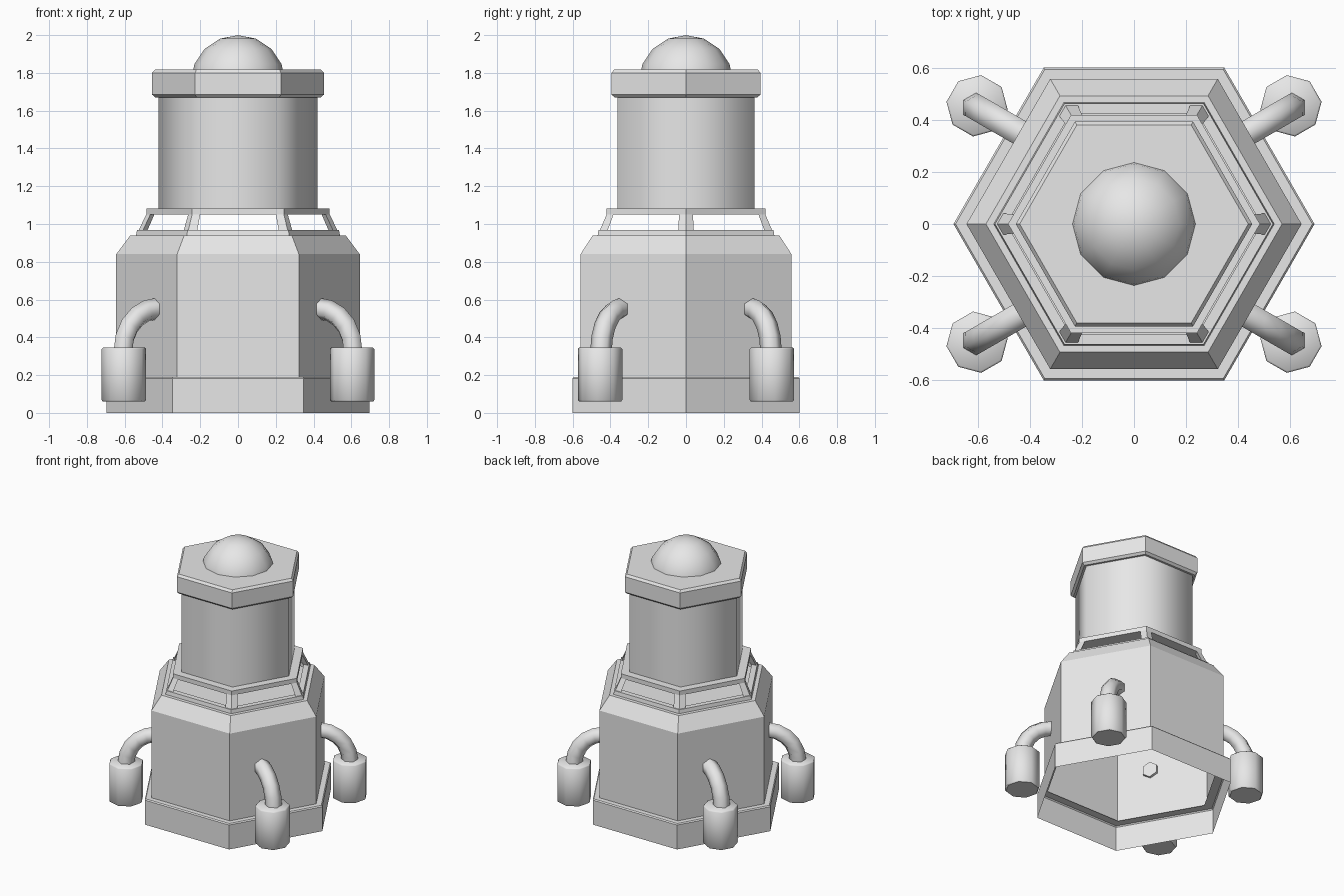
import bpy, bmesh, math
from mathutils import Vector

if "Cube" in bpy.data.objects:
    bpy.data.objects.remove(bpy.data.objects["Cube"])

grey = bpy.data.materials.new("light grey")
grey.diffuse_color = (0.8, 0.8, 0.8, 1)
grey.use_nodes = True
grey.node_tree.nodes["Principled BSDF"].inputs["Base Color"].default_value = grey.diffuse_color


def finish(name, bm, smooth=None, recalc=True):
    if recalc:
        bmesh.ops.recalc_face_normals(bm, faces=bm.faces)
    me = bpy.data.meshes.new(name)
    bm.to_mesh(me)
    bm.free()
    me.materials.append(grey)
    ob = bpy.data.objects.new(name, me)
    bpy.context.collection.objects.link(ob)
    if smooth is not None:
        bpy.ops.object.select_all(action='DESELECT')
        ob.select_set(True)
        bpy.context.view_layer.objects.active = ob
        bpy.ops.object.shade_smooth_by_angle(angle=math.radians(smooth))
    return ob


def loft(name, rings, bottom=True, top=True, loop=False, smooth=None):
    """Skin a list of equal point rings, with optional end caps."""
    bm = bmesh.new()
    vs = [[bm.verts.new(p) for p in r] for r in rings]
    n = len(vs[0])
    pairs = list(zip(vs, vs[1:])) + ([(vs[-1], vs[0])] if loop else [])
    for a, b in pairs:
        for i in range(n):
            j = (i + 1) % n
            bm.faces.new((a[i], a[j], b[j], b[i]))
    if bottom and not loop:
        bm.faces.new(vs[0][::-1])
    if top and not loop:
        bm.faces.new(vs[-1])
    return finish(name, bm, smooth, recalc=bottom or loop)


def ngon(r, z, n=6, turn=0.0, c=(0, 0)):
    return [(c[0] + r * math.cos(turn + math.tau * i / n),
             c[1] + r * math.sin(turn + math.tau * i / n), z) for i in range(n)]


def hexes(profile):
    return [ngon(r, z) for r, z in profile]


# hollow plinth, open underneath
loft("base_plinth", hexes([(.695, 0), (.695, .182), (.687, .19), (.62, .19)]),
     bottom=False, top=False)

# hollow main body with sloped shoulder
loft("main_body", hexes([(.645, .19), (.645, .84), (.57, .94)]), bottom=False)

# see-through window band: sill, corner posts, top plate
loft("window_sill", hexes([(.54, .94), (.535, .967), (.49, .967), (.49, .94)]), loop=True)
loft("window_top_plate", hexes([(.485, 1.05), (.485, 1.083)]))


def post_ring(a, r, w, z):
    corner = Vector((math.cos(a), math.sin(a), 0)) * r
    d1 = a + math.radians(120)
    d2 = a - math.radians(120)
    e1 = Vector((math.cos(d1), math.sin(d1), 0)) * w
    e2 = Vector((math.cos(d2), math.sin(d2), 0)) * w
    up = Vector((0, 0, z))
    return [corner + up, corner + e1 + up, corner + e1 + e2 + up, corner + e2 + up]


for k in range(6):
    a = math.tau * k / 6
    loft(f"window_post_{k + 1}", [post_ring(a, .53, .048, .96), post_ring(a, .483, .042, 1.055)])

# upper column, softly shaded around its sides
loft("upper_column", hexes([(.42, 1.08), (.42, 1.69)]), smooth=65)

# cap with bevelled rims
loft("cap", hexes([(.437, 1.67), (.455, 1.685), (.455, 1.80), (.44, 1.817)]))

# dome on top, lower half hidden in the cap
bm = bmesh.new()
bmesh.ops.create_uvsphere(bm, u_segments=12, v_segments=8, radius=.25)
bmesh.ops.translate(bm, verts=bm.verts, vec=(0, 0, 1.75))
bmesh.ops.bisect_plane(bm, geom=bm.verts[:] + bm.edges[:] + bm.faces[:],
                       plane_co=(0, 0, 1.80), plane_no=(0, 0, -1), clear_outer=True)
finish("dome", bm, smooth=60)

# four bent pipes, each ending in a canister
U = Vector((math.cos(math.pi / 6), .5, 0))
V = Vector((-.5, math.cos(math.pi / 6), 0))
Z = Vector((0, 0, 1))
STEPS = 5
for side, sx in (("right", 1), ("left", -1)):
    for end, sy in (("back", 1), ("front", -1)):
        def flip(p):
            return (p[0] * sx, p[1] * sy, p[2])

        rings = []
        for s in range(STEPS + 1):
            t = math.pi / 2 * s / STEPS
            c = U * (.542 + .21 * math.sin(t)) + V * .085 + Z * (.33 + .222 * math.cos(t))
            out = U * math.sin(t) + Z * math.cos(t)
            rings.append([flip(c + out * (.057 * math.cos(math.tau * i / 6))
                               + V * (.057 * math.sin(math.tau * i / 6))) for i in range(6)])
        loft(f"pipe_{end}_{side}", rings, smooth=65)

        pod = [ngon(r, z, 8, math.radians(52.5), (.604, .455))
               for r, z in ((.112, .06), (.119, .068), (.119, .338), (.112, .345))]
        loft(f"canister_{end}_{side}", [[flip(p) for p in r] for r in pod], smooth=50)
